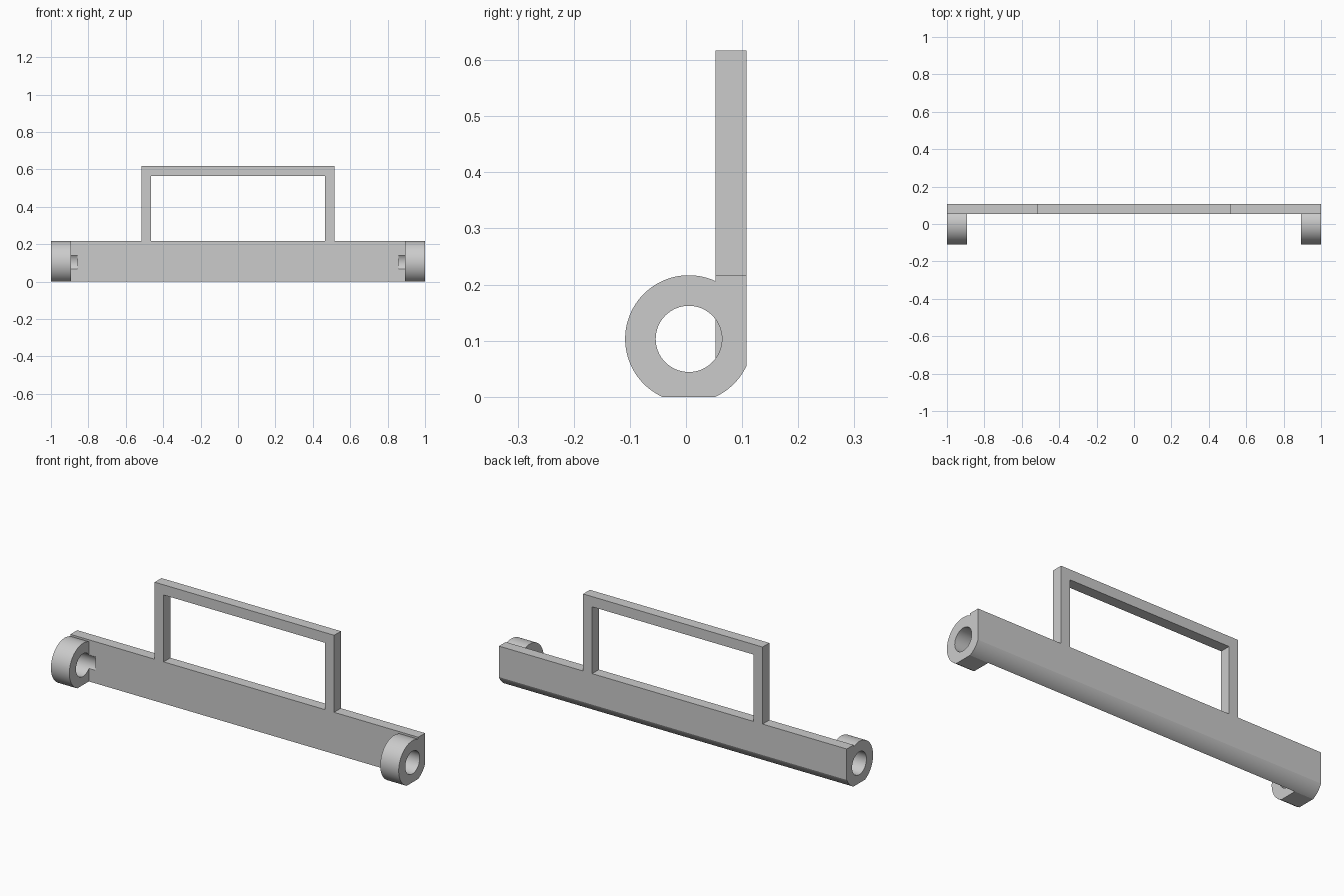
import bpy, bmesh
from math import sin, cos, asin, acos, pi, sqrt

if "Cube" in bpy.data.objects:
    bpy.data.objects.remove(bpy.data.objects["Cube"])

CY, CZ, R, HOLE = 0.005, 0.1032, 0.1135, 0.059   # pivot ring
FLAT = sqrt(R * R - CZ * CZ)                     # half width of the flat underside
Y0, Y1, TOP = CY + FLAT, 0.108, 0.2165           # plate front, back, top


def arc(a0, a1, n, r=R):
    return [(CY + r * cos(a0 + (a1 - a0) * i / n),
             CZ + r * sin(a0 + (a1 - a0) * i / n)) for i in range(n + 1)]


def prism(name, points, direction):
    """Close a planar 3D outline and extrude it along direction."""
    bm = bmesh.new()
    face = bm.faces.new([bm.verts.new(p) for p in points])
    new = bmesh.ops.extrude_face_region(bm, geom=[face])["geom"]
    bmesh.ops.translate(bm, vec=direction,
                        verts=[v for v in new if isinstance(v, bmesh.types.BMVert)])
    bmesh.ops.recalc_face_normals(bm, faces=bm.faces)
    mesh = bpy.data.meshes.new(name)
    bm.to_mesh(mesh)
    bm.free()
    ob = bpy.data.objects.new(name, mesh)
    bpy.context.collection.objects.link(ob)
    return ob


def along_x(name, profile, x0, x1):
    return prism(name, [(x0, y, z) for y, z in profile], (x1 - x0, 0, 0))


def combine(target, tool, operation):
    bpy.context.view_layer.objects.active = target
    mod = target.modifiers.new("combine", "BOOLEAN")
    mod.operation, mod.object, mod.solver = operation, tool, "EXACT"
    bpy.ops.object.modifier_apply(modifier=mod.name)
    bpy.data.objects.remove(tool)


# Long plate with a rounded lower back edge
a_low = -asin(CZ / R)
a_back = -acos((Y1 - CY) / R)
body = along_x("hinge_plate", arc(a_low, a_back, 14) + [(Y1, TOP), (Y0, TOP)], -1, 1)

# Round pivot lugs at both ends, then bored through into the plate
lug = arc(acos(FLAT / R), pi + asin(CZ / R), 48) + [(Y0, 0), (0.08, 0.04), (0.08, 0.19)]
for s in (-1, 1):
    combine(body, along_x("lug", lug, s * 0.894, s), "UNION")
for s in (-1, 1):
    bore = arc(0, 2 * pi, 64, HOLE)[:-1]
    combine(body, along_x("bore", bore, s * 0.857, s * 1.1), "DIFFERENCE")

# Rectangular handle loop standing on the plate
XO, XI, ZT, ZI = 0.516, 0.464, 0.617, 0.564
loop = [(-XO, TOP), (-XO, ZT), (XO, ZT), (XO, TOP),
        (XI, TOP), (XI, ZI), (-XI, ZI), (-XI, TOP)]
prism("handle", [(x, Y0, z) for x, z in loop], (0, Y1 - Y0, 0))

# Smooth the curved walls, keep the corners crisp
bpy.ops.object.select_all(action="DESELECT")
body.select_set(True)
bpy.context.view_layer.objects.active = body
bpy.ops.object.shade_smooth_by_angle(angle=0.4)
